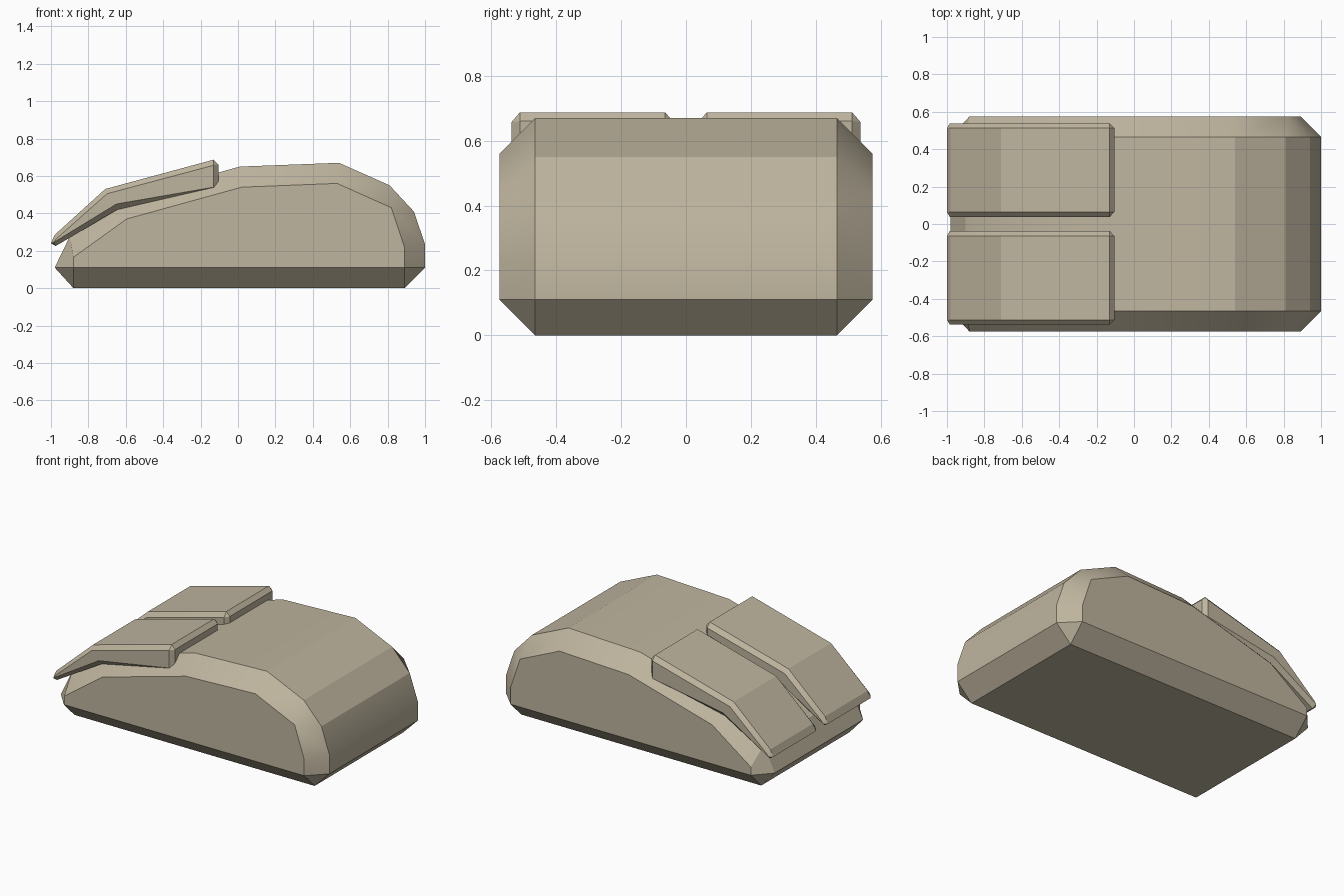
import bpy
import bmesh
import math

cube = bpy.data.objects.get("Cube")
if cube:
    bpy.data.objects.remove(cube, do_unlink=True)

beige = bpy.data.materials.new("warm_beige")
beige.use_nodes = True
COLOUR = (0.52, 0.46, 0.345, 1)
beige.diffuse_color = COLOUR
beige.node_tree.nodes["Principled BSDF"].inputs["Base Color"].default_value = COLOUR


def chamfered_extrusion(name, core, side, y_min, y_max, inset):
    """Extrude the core profile along y and taper both ends to the side profile.
    Points repeated in the side profile collapse into corner triangles."""
    bm = bmesh.new()
    layers = [(side, y_min), (core, y_min + inset), (core, y_max - inset), (side, y_max)]
    rings = [[bm.verts.new((x, y, z)) for x, z in pts] for pts, y in layers]
    for a, b in zip(rings, rings[1:]):
        for i in range(len(a)):
            j = (i + 1) % len(a)
            bm.faces.new((a[i], a[j], b[j], b[i]))
    bm.faces.new(rings[0])
    bm.faces.new(rings[-1])
    bmesh.ops.remove_doubles(bm, verts=bm.verts, dist=0.0005)
    bmesh.ops.recalc_face_normals(bm, faces=bm.faces)
    mesh = bpy.data.meshes.new(name)
    bm.to_mesh(mesh)
    bm.free()
    mesh.materials.append(beige)
    obj = bpy.data.objects.new(name, mesh)
    bpy.context.collection.objects.link(obj)
    bpy.ops.object.select_all(action='DESELECT')
    obj.select_set(True)
    bpy.context.view_layer.objects.active = obj
    bpy.ops.object.shade_smooth_by_angle(angle=math.radians(22.5))
    return obj


# Humped body with chamfered flanks and base
body_core = [(-0.98, 0.11), (-0.9, 0.275), (-0.635, 0.47), (0.01, 0.65), (0.54, 0.67),
             (0.81, 0.55), (0.94, 0.41), (1.0, 0.235), (1.0, 0.11), (0.89, 0), (-0.88, 0)]
body_side = [(-0.88, 0.11), (-0.88, 0.165), (-0.595, 0.37), (0.02, 0.54), (0.53, 0.56),
             (0.82, 0.43), (0.82, 0.43), (0.89, 0.22), (0.89, 0.11), (0.89, 0.11), (-0.88, 0.11)]
chamfered_extrusion("body", body_core, body_side, -0.575, 0.575, 0.11)

# Two bent buttons lifted over the sloping end
button_core = [(-1.0, 0.24), (-0.98, 0.285), (-0.71, 0.53), (-0.13, 0.687), (-0.105, 0.66),
               (-0.105, 0.565), (-0.13, 0.52), (-0.645, 0.42), (-0.975, 0.225)]
button_side = [(-0.985, 0.245), (-0.97, 0.265), (-0.7, 0.505), (-0.13, 0.657), (-0.13, 0.657),
               (-0.13, 0.54), (-0.13, 0.54), (-0.65, 0.45), (-0.985, 0.245)]
for name, y_min, y_max in (("front_button", -0.538, -0.038), ("back_button", 0.038, 0.538)):
    chamfered_extrusion(name, button_core, button_side, y_min, y_max, 0.026)
